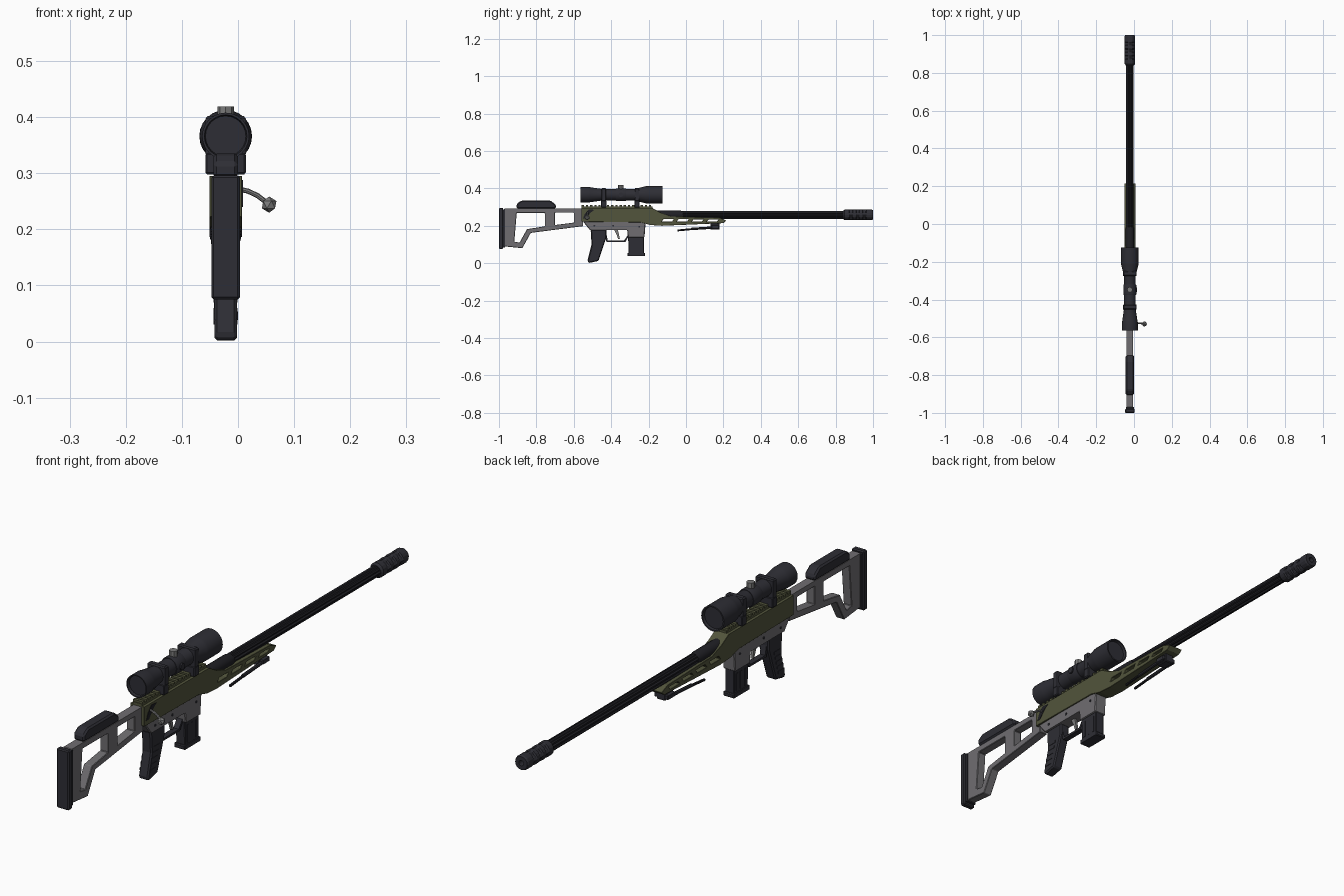
import bpy, bmesh, math
from mathutils import Vector, Matrix

if "Cube" in bpy.data.objects:
    bpy.data.objects.remove(bpy.data.objects["Cube"])

CX = -0.022          # centre plane of the rifle
AX = Matrix(((0, 0, 1, CX), (1, 0, 0, 0), (0, 1, 0, 0), (0, 0, 0, 1)))  # (y, z, side) -> world


def material(name, r, g, b):
    m = bpy.data.materials.new(name)
    m.diffuse_color = (r, g, b, 1)
    m.use_nodes = True
    m.node_tree.nodes["Principled BSDF"].inputs["Base Color"].default_value = m.diffuse_color
    return m


DARK = material("charcoal", 0.027, 0.027, 0.035)
BLACK = material("barrel_black", 0.014, 0.014, 0.018)
GREEN = material("olive_green", 0.085, 0.09, 0.045)
GREY = material("frame_grey", 0.16, 0.155, 0.165)
STEEL = material("steel", 0.2, 0.2, 0.2)


def finish(name, bm, mat, bevel=0, smooth=False):
    bmesh.ops.remove_doubles(bm, verts=bm.verts, dist=1e-5)
    bmesh.ops.recalc_face_normals(bm, faces=bm.faces)
    me = bpy.data.meshes.new(name)
    bm.to_mesh(me)
    bm.free()
    me.materials.clear()
    me.materials.append(mat)
    if smooth:
        me.shade_smooth()
        me.set_sharp_from_angle(angle=math.radians(32))
    ob = bpy.data.objects.new(name, me)
    bpy.context.collection.objects.link(ob)
    if bevel:
        mod = ob.modifiers.new("edge_chamfer", 'BEVEL')
        mod.width, mod.segments, mod.limit_method = bevel, 1, 'ANGLE'
    return ob


def plate(name, outline, half, mat, holes=(), bevel=0, side=0):
    """Side profile in (y, z), with holes, extruded across the rifle."""
    cu = bpy.data.curves.new(name, 'CURVE')
    cu.dimensions, cu.fill_mode, cu.extrude = '2D', 'BOTH', half
    for pts in (outline, *holes):
        sp = cu.splines.new('POLY')
        sp.points.add(len(pts) - 1)
        for p, (y, z) in zip(sp.points, pts):
            p.co = (y, z, 0, 1)
        sp.use_cyclic_u = True
    tmp = bpy.data.objects.new("tmp", cu)
    bpy.context.collection.objects.link(tmp)
    dg = bpy.context.evaluated_depsgraph_get()
    me = bpy.data.meshes.new_from_object(tmp.evaluated_get(dg))
    bm = bmesh.new()
    bm.from_mesh(me)
    bpy.data.objects.remove(tmp)
    bpy.data.meshes.remove(me)
    for f in bm.faces:
        f.material_index = 0
        f.smooth = False
    bm.transform(Matrix.Translation((side, 0, 0)) @ AX)
    return finish(name, bm, mat, bevel)


def box(name, y0, y1, z0, z1, half, mat, bevel=0, side=0):
    return plate(name, [(y0, z0), (y1, z0), (y1, z1), (y0, z1)], half, mat, (), bevel, side)


def lathe(name, prof, zc, mat, n=24, shape=None, smooth=True):
    """Rings of (y, radius) around the y axis; shape(ring, k) scales a vertex radius."""
    bm = bmesh.new()
    rings = []
    for i, (y, r) in enumerate(prof):
        ring = []
        for k in range(n):
            a, s = 2 * math.pi * k / n, r * (shape(i, k) if shape else 1)
            ring.append(bm.verts.new((CX + s * math.cos(a), y, zc + s * math.sin(a))))
        rings.append(ring)
    for a, b in zip(rings, rings[1:]):
        for k in range(n):
            bm.faces.new((a[k], a[(k + 1) % n], b[(k + 1) % n], b[k]))
    bm.faces.new(rings[0])
    bm.faces.new(rings[-1])
    return finish(name, bm, mat, 0, smooth)


def rod(name, pts, r, mat, n=8):
    """Chain of round segments through world points."""
    bm = bmesh.new()
    for p, q in zip(pts, pts[1:]):
        p, q = Vector(p), Vector(q)
        m = Matrix.Translation((p + q) / 2) @ (q - p).to_track_quat('Z', 'Y').to_matrix().to_4x4()
        bmesh.ops.create_cone(bm, cap_ends=True, segments=n, radius1=r, radius2=r,
                              depth=(q - p).length + r * 0.4, matrix=m)
    return finish(name, bm, mat)


# Skeleton stock, butt pad and cheek rest
plate("stock_frame",
      [(-.972, .09), (-.875, .08), (-.83, .162), (-.55, .198), (-.55, .292), (-.972, .292)], .017, GREY,
      [[(-.918, .115), (-.89, .11), (-.85, .182), (-.755, .197), (-.755, .268), (-.905, .268)],
       [(-.7, .204), (-.6, .217), (-.6, .27), (-.7, .27)]], .003)
box("butt_plate", -.982, -.968, .085, .288, .021, DARK)
box("butt_pad", -1, -.978, .075, .296, .0255, DARK, .004)
plate("cheek_rest", [(-.905, .292), (-.695, .292), (-.695, .312), (-.725, .335), (-.88, .335), (-.905, .318)],
      .022, DARK, bevel=.006)

# Receiver and handguard, with lightening slots
slots = []
for i in range(4):
    y = -.13 + i * .08
    t = .236 - .001 * i
    slots.append([(y, .222), (y + .055, .222), (y + .065, t), (y + .01, t)])
plate("receiver_and_handguard",
      [(-.56, .222), (-.24, .218), (-.19, .204), (-.13, .2), (.2, .214), (.216, .228), (.18, .243),
       (-.08, .25), (-.135, .27), (-.18, .295), (-.56, .295)], .029, GREEN, slots, .005)

# Toothed top rail
box("rail_base", -.56, -.18, .292, .303, .019, GREEN)
for i in range(17):
    y = -.558 + i * .0225
    box("rail_tooth", y, y + .012, .302, .311, .02, GREEN)

# Lower receiver, pins, trigger and guard
plate("lower_receiver",
      [(-.55, .222), (-.515, .178), (-.315, .178), (-.31, .138), (-.222, .138), (-.216, .215), (-.24, .225)],
      .025, GREY, bevel=.003)
for y, z in ((-.49, .2), (-.39, .2), (-.25, .195)):
    rod("receiver_pin", [(CX - .026, y, z), (CX + .026, y, z)], .005, DARK)
plate("trigger_guard",
      [(-.44, .178), (-.425, .112), (-.325, .112), (-.308, .142), (-.308, .155), (-.332, .12), (-.418, .12),
       (-.43, .178)], .011, DARK)
plate("trigger", [(-.385, .18), (-.37, .15), (-.362, .128), (-.354, .13), (-.358, .152), (-.365, .18)],
      .005, STEEL)

# Pistol grip with grip ridges
plate("pistol_grip",
      [(-.51, .18), (-.425, .18), (-.425, .14), (-.468, .012), (-.52, .001), (-.527, .012), (-.505, .1)],
      .02, DARK, bevel=.005)
for i in range(5):
    y, z = -.492 - i * .006, .115 - i * .02
    box("grip_ridge", y, y + .034, z - .005, z + .005, .0215, DARK)

# Magazine
plate("magazine", [(-.31, .15), (-.224, .15), (-.224, .05), (-.306, .05)], .019, DARK, bevel=.003)
box("magazine_floor", -.314, -.218, .038, .054, .022, DARK, .003)
for y in (-.29, -.265, -.24):
    box("magazine_rib", y - .005, y + .005, .06, .125, .0205, DARK)

# Fluted barrel and ported muzzle brake
lathe("barrel_shank", [(-.2, .023), (-.03, .023), (-.015, .02)], .258, BLACK, 16)
lathe("fluted_barrel", [(-.03, .0205), (.86, .0205)], .258, BLACK, 24,
      lambda i, k: .78 if k % 3 == 1 else 1, False)
brake = [(.84, .022), (.848, .028)]
cut = set()
for y in (.872, .908, .944):
    cut |= {len(brake) + 1, len(brake) + 2}
    brake += [(y, .028), (y + .003, .028), (y + .017, .028), (y + .02, .028)]
brake += [(.993, .028), (1, .025), (1, .01), (.96, .01)]
lathe("muzzle_brake", brake, .258, DARK, 16,
      lambda i, k: .74 if i in cut and k % 4 == 2 else .86 if i in cut and k % 4 else 1, False)

# Scope, mounts and turrets
ZS = .366
lathe("scope_body", [(-.555, .036), (-.565, .038), (-.565, .042), (-.52, .042), (-.512, .04), (-.45, .031),
                     (-.275, .031), (-.215, .046), (-.205, .047), (-.125, .047), (-.125, .042), (-.135, .04)],
      ZS, DARK)
for y in (-.44, -.262):
    box("scope_mount_foot", y - .014, y + .014, .298, .336, .036, DARK, .003)
    box("scope_ring", y - .012, y + .012, .33, .402, .036, DARK, .004)
lathe("turret_collar", [(-.375, .033), (-.37, .0345), (-.325, .0345), (-.32, .033)], ZS, DARK)
rod("elevation_turret", [(CX, -.348, .39), (CX, -.348, .416)], .0145, STEEL)
rod("windage_turret", [(CX, -.348, ZS), (CX + .036, -.348, ZS)], .0125, DARK)

# Bolt, its slanted slot and its handle
plate("bolt_slot", [(-.55, .24), (-.535, .24), (-.51, .27), (-.49, .285), (-.52, .288), (-.54, .265)],
      .0015, BLACK, side=.029)
lathe("bolt_rear", [(-.585, .012), (-.575, .016), (-.54, .016)], .268, DARK, 12)
rod("bolt_handle", [(0, -.525, .272), (.018, -.525, .268), (.035, -.526, .26), (.052, -.528, .247)], .0045, STEEL)
bm = bmesh.new()
bmesh.ops.create_icosphere(bm, subdivisions=1, radius=.0145, matrix=Matrix.Translation((.0555, -.529, .244)))
finish("bolt_knob", bm, STEEL)

# Folded bipod
box("bipod_mount", .13, .18, .18, .214, .018, DARK, .003)
box("bipod_hinge", .135, .178, .185, .203, .029, DARK, .003)
for s in (-.021, .021):
    rod("bipod_leg", [(CX + s, .17, .192), (CX + s, .03, .183)], .0065, DARK)
    rod("bipod_foot", [(CX + s, .04, .183), (CX + s, -.045, .175)], .005, BLACK)
